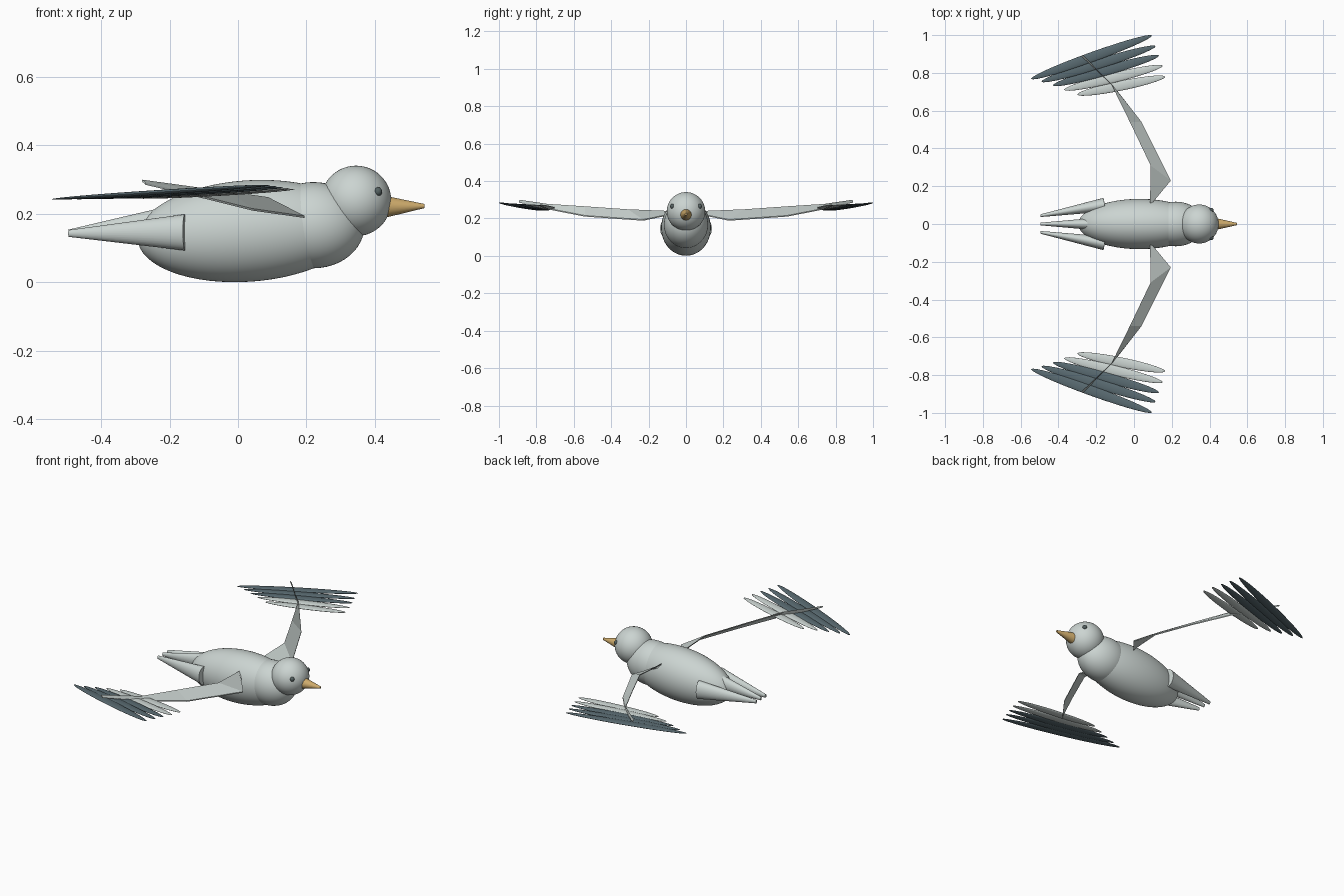
import bpy, bmesh, math
from mathutils import Vector, Matrix

if "Cube" in bpy.data.objects:
    bpy.data.objects.remove(bpy.data.objects["Cube"])


def material(name, rgb):
    m = bpy.data.materials.new(name)
    m.diffuse_color = (*rgb, 1)
    m.use_nodes = True
    m.node_tree.nodes["Principled BSDF"].inputs["Base Color"].default_value = m.diffuse_color
    return m


PALE = material("pale_grey", (0.60, 0.66, 0.64))
SLATE = material("slate_grey", (0.10, 0.145, 0.165))
HORN = material("beak_tan", (0.62, 0.41, 0.15))
EYE = material("eye_grey", (0.09, 0.12, 0.12))


def finish(bm, name, mat, smooth=True):
    bmesh.ops.recalc_face_normals(bm, faces=bm.faces)
    me = bpy.data.meshes.new(name)
    bm.to_mesh(me)
    bm.free()
    me.materials.append(mat)
    ob = bpy.data.objects.new(name, me)
    bpy.context.collection.objects.link(ob)
    if smooth:
        bpy.ops.object.select_all(action='DESELECT')
        bpy.context.view_layer.objects.active = ob
        ob.select_set(True)
        bpy.ops.object.shade_smooth_by_angle(angle=math.radians(40))
    return ob


def frame(start, end, scale):
    """Local x runs from start to end, origin halfway."""
    start, end = Vector(start), Vector(end)
    rot = (end - start).to_track_quat('X', 'Z').to_matrix().to_4x4()
    return Matrix.Translation((start + end) / 2) @ rot @ Matrix.Diagonal((*scale, 1))


def ellipsoid(name, mat, start, end, ry, rz, seg=40):
    """Ellipsoid whose long axis joins two points."""
    half = (Vector(end) - Vector(start)).length / 2
    bm = bmesh.new()
    bmesh.ops.create_uvsphere(bm, u_segments=seg, v_segments=seg // 2, radius=1,
                              matrix=frame(start, end, (half, ry, rz))
                              @ Matrix.Rotation(math.pi / 2, 4, 'Y'))
    return finish(bm, name, mat)


def cone(name, mat, start, end, r1, r2, flat=1.0):
    """Truncated cone between two points, sideways radius scaled by flat."""
    bm = bmesh.new()
    length = (Vector(end) - Vector(start)).length
    bmesh.ops.create_cone(bm, cap_ends=True, segments=32, radius1=r1, radius2=r2,
                          depth=length, matrix=frame(start, end, (1, flat, 1))
                          @ Matrix.Rotation(math.pi / 2, 4, 'Y'))
    return finish(bm, name, mat)


# Body, chest and head
ellipsoid("body", PALE, (-0.294, 0, 0.127), (0.354, 0, 0.173), 0.133, 0.148, 64)
ellipsoid("chest", PALE, (0.07, 0, 0.167), (0.37, 0, 0.167), 0.118, 0.126, 48)
ellipsoid("head", PALE, (0.242, 0, 0.238), (0.448, 0, 0.238), 0.103, 0.103, 48)

# Beak
cone("beak", HORN, (0.43, 0, 0.221), (0.545, 0, 0.223), 0.032, 0.006)

# Tail feathers
cone("tail_feather_middle", PALE, (-0.155, 0, 0.18), (-0.495, 0, 0.144), 0.053, 0.010, 0.7)

# Wing arm outline: leading and trailing edge points
LEAD = [(0.10, 0.115, 0.215), (0.195, 0.23, 0.191), (0.04, 0.54, 0.213),
        (-0.10, 0.72, 0.248), (-0.27, 0.893, 0.288)]
TRAIL = [(0.085, 0.11, 0.238), (0.088, 0.31, 0.246), (-0.022, 0.54, 0.262),
         (-0.12, 0.74, 0.275), (-0.28, 0.89, 0.297)]


def wing_arm(name, s):
    bm = bmesh.new()
    rows = []
    for dz in (0.003, -0.003):
        rows.append([[bm.verts.new((x, s * y, z + dz)) for x, y, z in edge]
                     for edge in (LEAD, TRAIL)])
    (lt, tt), (lb, tb) = rows
    for i in range(len(LEAD) - 1):
        for a, b in ((lt, tt), (tt, tb), (tb, lb), (lb, lt)):
            bm.faces.new((a[i], a[i + 1], b[i + 1], b[i]))
    for i in (0, -1):
        bm.faces.new((lt[i], tt[i], tb[i], lb[i]))
    return finish(bm, name, PALE, smooth=False)


# Wing feathers from inner to outer: back tip, front tip
FEATHERS = [((-0.300, 0.685, 0.246), (0.165, 0.780, 0.272)),
            ((-0.370, 0.710, 0.246), (0.152, 0.838, 0.274)),
            ((-0.430, 0.733, 0.245), (0.133, 0.892, 0.277)),
            ((-0.490, 0.753, 0.244), (0.115, 0.942, 0.280)),
            ((-0.545, 0.768, 0.243), (0.095, 0.998, 0.284))]

# Paired parts on both sides
for side, s in (("left", 1), ("right", -1)):
    ellipsoid("eye_" + side, EYE, (0.397, s * 0.073, 0.265), (0.421, s * 0.073, 0.265),
              0.012, 0.013, 20)
    cone("tail_feather_" + side, PALE, (-0.155, s * 0.102, 0.146),
         (-0.495, s * 0.044, 0.143), 0.053, 0.010, 0.7)
    wing_arm("wing_arm_" + side, s)
    for i, (back, front) in enumerate(FEATHERS):
        ellipsoid(f"wing_feather_{side}_{i + 1}", PALE if i < 2 else SLATE,
                  (back[0], s * back[1], back[2]), (front[0], s * front[1], front[2]),
                  0.026, 0.007, 28)
